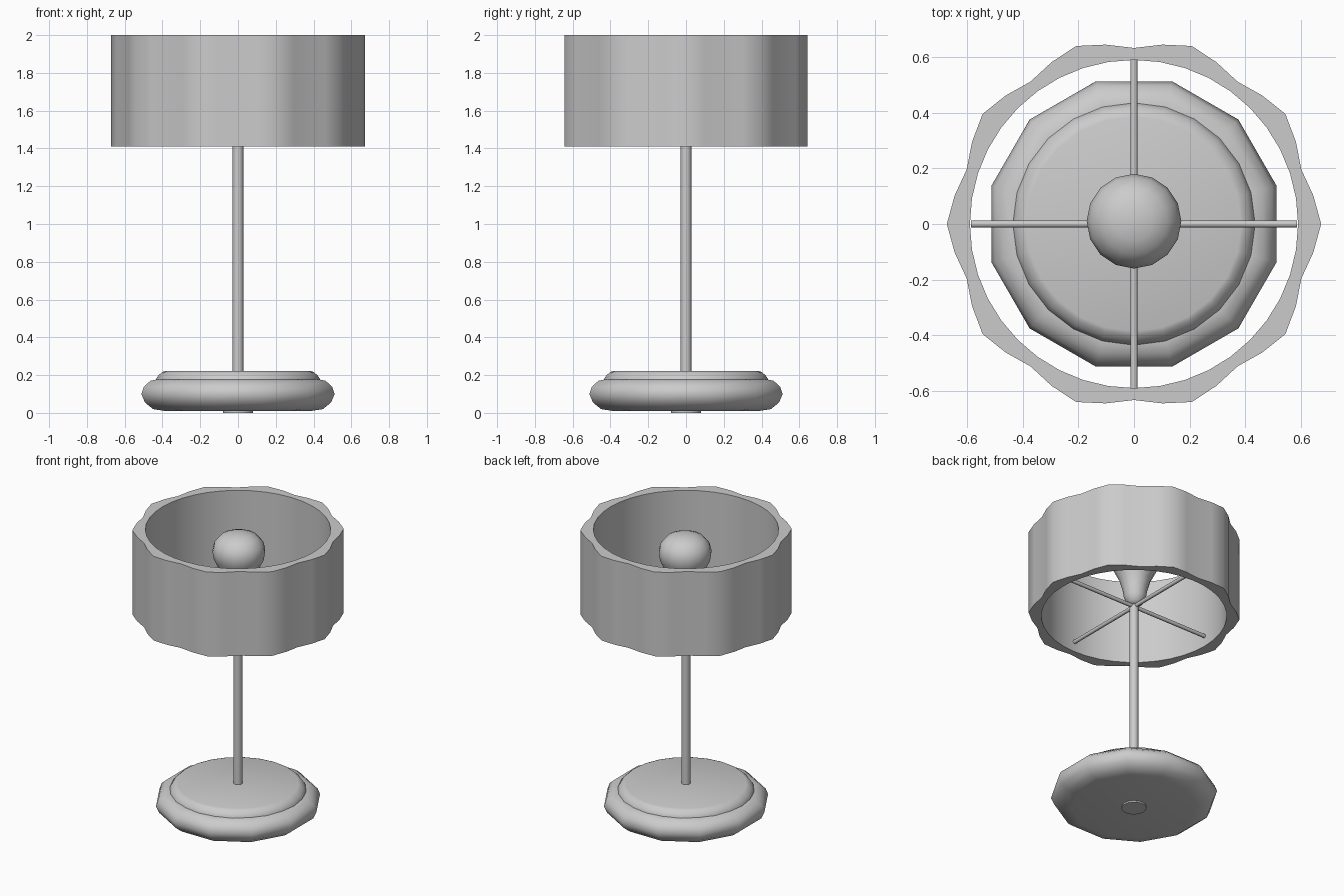
import bpy, bmesh, math
from mathutils import Vector

if "Cube" in bpy.data.objects:
    bpy.data.objects.remove(bpy.data.objects["Cube"], do_unlink=True)

grey = bpy.data.materials.new("plain grey")
grey.use_nodes = True
color = (0.6, 0.6, 0.6, 1)
grey.diffuse_color = color
grey.node_tree.nodes["Principled BSDF"].inputs["Base Color"].default_value = color


def finish(name, bm, angle=40):
    bmesh.ops.recalc_face_normals(bm, faces=bm.faces)
    mesh = bpy.data.meshes.new(name)
    bm.to_mesh(mesh)
    bm.free()
    obj = bpy.data.objects.new(name, mesh)
    bpy.context.collection.objects.link(obj)
    mesh.materials.append(grey)
    bpy.ops.object.select_all(action="DESELECT")
    obj.select_set(True)
    bpy.context.view_layer.objects.active = obj
    bpy.ops.object.shade_smooth_by_angle(angle=math.radians(angle))
    return obj


def bridge(bm, a, b):
    n = len(a)
    for i in range(n):
        j = (i + 1) % n
        bm.faces.new((a[i], a[j], b[j], b[i]))


def ring(bm, radius, z, sides, turn=0.0):
    """Ring of vertices; radius is a number or a function of the angle."""
    verts = []
    for i in range(sides):
        t = turn + math.tau * i / sides
        r = radius(t) if callable(radius) else radius
        verts.append(bm.verts.new((r * math.cos(t), r * math.sin(t), z)))
    return verts


def lathe(name, profile, sides, turn=0.0, angle=40):
    bm = bmesh.new()
    rings = [ring(bm, r, z, sides, turn) for r, z in profile]
    for a, b in zip(rings, rings[1:]):
        bridge(bm, a, b)
    bm.faces.new(rings[0])
    bm.faces.new(rings[-1])
    return finish(name, bm, angle)


# Base: rounded twelve-sided cushion, raised disc and foot pad
lathe("base_cushion", [(0.40, 0.01), (0.465, 0.02), (0.51, 0.055), (0.53, 0.1),
                       (0.515, 0.14), (0.48, 0.17), (0.44, 0.178)],
      12, math.radians(15), 50)
lathe("base_disc", [(0.435, 0.15), (0.435, 0.178), (0.42, 0.2), (0.40, 0.217),
                    (0.385, 0.222)], 24, 0, 60)
lathe("foot_pad", [(0.08, 0.0), (0.08, 0.03)], 16)

# Pole
lathe("pole", [(0.028, 0.1), (0.028, 1.49)], 16)

# Shade spokes crossing at the pole top
for name, end in (("spoke_across", Vector((0.585, 0, 0))),
                  ("spoke_front_back", Vector((0, 0.588, 0)))):
    bm = bmesh.new()
    bmesh.ops.create_cone(bm, cap_ends=True, segments=8, radius1=0.013,
                          radius2=0.013, depth=2 * end.length)
    bmesh.ops.rotate(bm, verts=bm.verts,
                     matrix=end.to_track_quat("Z", "Y").to_matrix())
    bmesh.ops.translate(bm, verts=bm.verts, vec=(0, 0, 1.48))
    finish(name, bm, 50)

# Bulb with a tapering neck
bulb = lathe("bulb", [(0.025, 1.485), (0.05, 1.5), (0.07, 1.54), (0.08, 1.6),
                      (0.1, 1.67), (0.135, 1.74), (0.162, 1.8), (0.17, 1.85),
                      (0.157, 1.9), (0.12, 1.943), (0.07, 1.965), (0.02, 1.972)],
             16, 0, 60)
bulb.location.y = 0.01

# Shade: ten soft scallops outside, round inside, open at both ends
bm = bmesh.new()


def scallop(t):
    return 0.652 + 0.02 * math.cos(10 * t)


outer = [ring(bm, scallop, z, 40) for z in (1.41, 2.0)]
inner = [ring(bm, 0.589, z, 40) for z in (1.41, 2.0)]
bridge(bm, outer[0], outer[1])
bridge(bm, inner[0], inner[1])
bridge(bm, outer[0], inner[0])
bridge(bm, outer[1], inner[1])
finish("shade", bm, 40)
